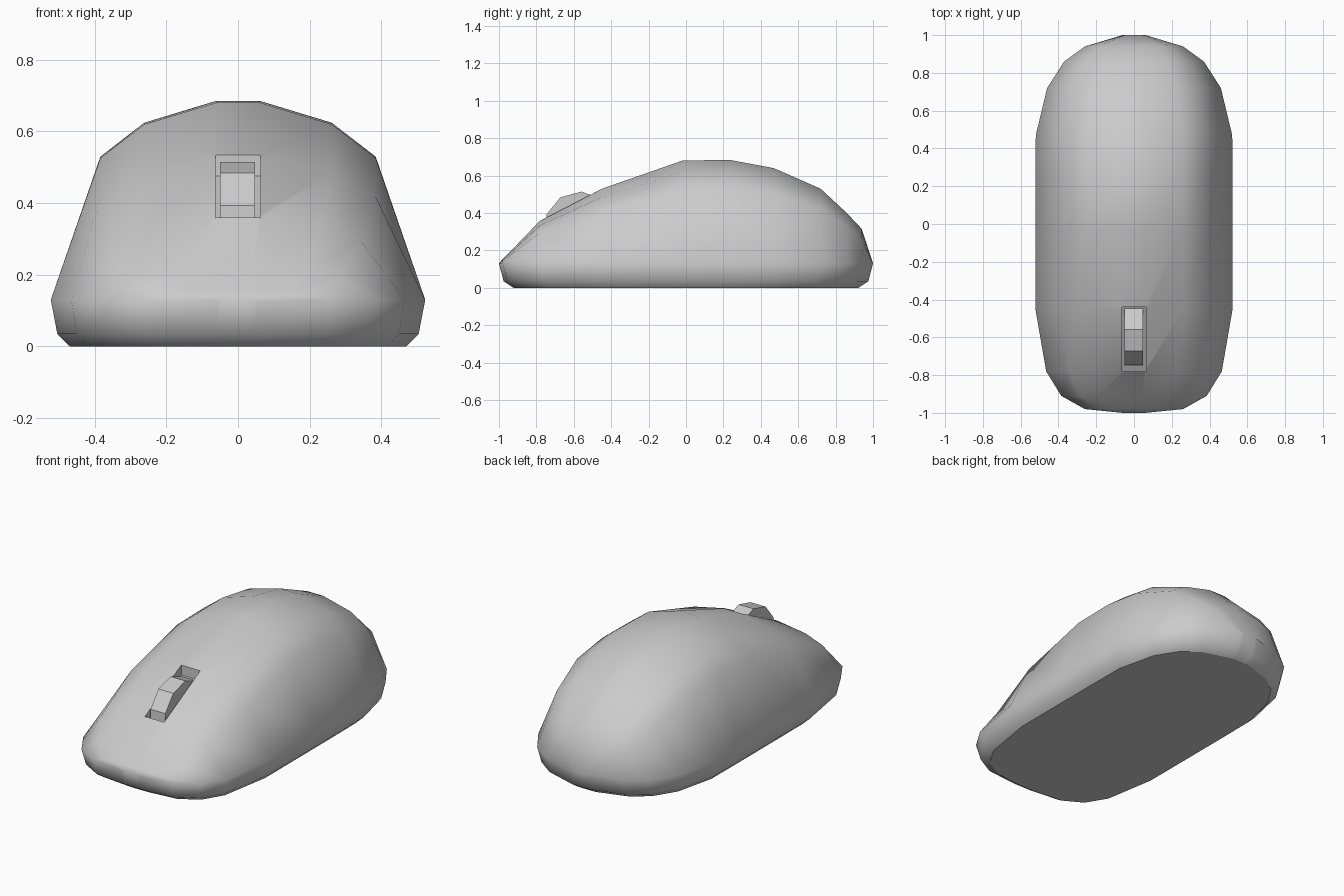
import bpy, bmesh, math
from mathutils import Matrix, Vector

if "Cube" in bpy.data.objects:
    bpy.data.objects.remove(bpy.data.objects["Cube"])

RIM = 0.13

grey = bpy.data.materials.new("plain_grey")
grey.use_nodes = True
grey.diffuse_color = (0.6, 0.6, 0.6, 1)
grey.node_tree.nodes["Principled BSDF"].inputs["Base Color"].default_value = (0.6, 0.6, 0.6, 1)


def make_object(name, bm):
    bmesh.ops.recalc_face_normals(bm, faces=bm.faces[:])
    mesh = bpy.data.meshes.new(name)
    bm.to_mesh(mesh)
    bm.free()
    mesh.materials.append(grey)
    obj = bpy.data.objects.new(name, mesh)
    bpy.context.collection.objects.link(obj)
    return obj


# Shell: cross-sections along the length (y, half width, crest height)
stations = [
    (-1.0, 0.06, RIM), (-0.98, 0.26, 0.155), (-0.91, 0.385, 0.225),
    (-0.78, 0.465, 0.36), (-0.45, 0.522, 0.53), (-0.02, 0.522, 0.68),
    (0.23, 0.522, 0.685), (0.47, 0.52, 0.64), (0.72, 0.46, 0.53),
    (0.86, 0.37, 0.40), (0.94, 0.26, 0.315), (1.0, 0.06, RIM),
]
half = [(0.115, 1.0), (0.5, 0.89), (0.735, 0.72), (1.0, 0.0)]
section = [(-u, v) for u, v in reversed(half)] + half

bm = bmesh.new()
rows = [[bm.verts.new((u * w, y, RIM + v * (h - RIM))) for u, v in section]
        for y, w, h in stations]
for a, b in zip(rows, rows[1:]):
    for i in range(len(section) - 1):
        bm.faces.new((a[i], a[i + 1], b[i + 1], b[i]))

# Rounded skirt below the rim, then the flat underside
edges = [e for e in bm.edges if e.is_boundary]
for scale_x, scale_y, z in ((0.965, 0.975, 0.035), (0.93, 0.945, 0.0)):
    new = bmesh.ops.extrude_edge_only(bm, edges=edges)["geom"]
    for v in (g for g in new if isinstance(g, bmesh.types.BMVert)):
        v.co = (v.co.x * scale_x, v.co.y * scale_y, z)
    edges = [g for g in new if isinstance(g, bmesh.types.BMEdge) and g.is_boundary]
for f in bm.faces:
    f.smooth = True
for f in bmesh.ops.contextual_create(bm, geom=edges)["faces"]:
    f.smooth = False
body = make_object("mouse_body", bm)

# Slot for the wheel, with a floor parallel to the sloping top
bm = bmesh.new()
outline = [(-0.78, 0.29), (-0.44, 0.475), (-0.44, 0.8), (-0.78, 0.8)]
side = bm.faces.new([bm.verts.new((-0.0625, y, z)) for y, z in outline])
wall = bmesh.ops.extrude_face_region(bm, geom=[side])["geom"]
bmesh.ops.translate(bm, vec=(0.125, 0, 0),
                    verts=[g for g in wall if isinstance(g, bmesh.types.BMVert)])
cutter = make_object("slot_cutter", bm)
cutter.hide_render = True

cut = body.modifiers.new("wheel_slot", "BOOLEAN")
cut.operation = "DIFFERENCE"
cut.solver = "EXACT"
cut.object = cutter
bpy.context.view_layer.objects.active = body
bpy.ops.object.modifier_apply(modifier=cut.name)
bpy.data.objects.remove(cutter)

# Scroll wheel: faceted disc on a cross axle
SIDES = 10
bm = bmesh.new()
bmesh.ops.create_cone(bm, cap_ends=True, segments=SIDES, radius1=0.19, radius2=0.19, depth=0.097)
bmesh.ops.rotate(bm, verts=bm.verts, matrix=Matrix.Rotation(math.pi / 2, 3, "Y"))
# Turn it so one flat faces up and slightly forward
top = max(bm.verts, key=lambda v: v.co.z).co
now = math.atan2(top.z, top.y)
want = math.radians(105) - math.pi / SIDES
bmesh.ops.rotate(bm, verts=bm.verts, matrix=Matrix.Rotation(want - now, 3, "X"))
bmesh.ops.translate(bm, verts=bm.verts, vec=Vector((-0.001, -0.568, 0.325)))
make_object("scroll_wheel", bm)
